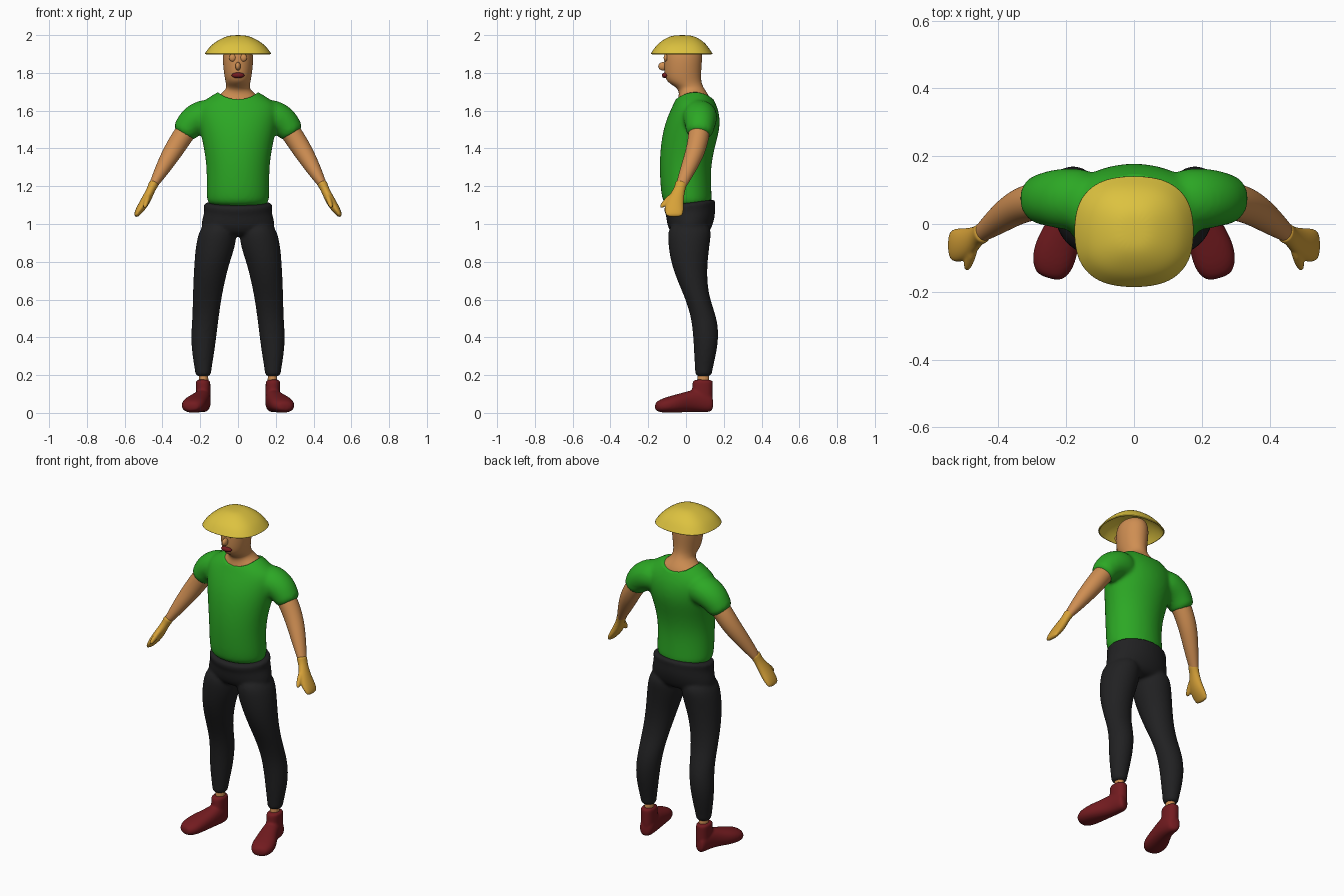
import bpy, bmesh, math
from mathutils import Vector

if "Cube" in bpy.data.objects:
    bpy.data.objects.remove(bpy.data.objects["Cube"])


def material(name, rgb):
    m = bpy.data.materials.new(name)
    m.diffuse_color = (*rgb, 1)
    m.use_nodes = True
    m.node_tree.nodes["Principled BSDF"].inputs["Base Color"].default_value = m.diffuse_color
    return m


SKIN = material("skin", (0.62, 0.27, 0.085))
GREEN = material("green_cloth", (0.025, 0.39, 0.018))
BLACK = material("black_cloth", (0.015, 0.015, 0.016))
RED = material("dark_red", (0.17, 0.011, 0.014))
STRAW = material("straw_yellow", (0.72, 0.54, 0.05))
GLOVE = material("glove_orange", (0.68, 0.36, 0.04))


def zring(z, x0, x1, y0, y1):
    """Horizontal ring: centre, two half axes."""
    return (Vector(((x0 + x1) / 2, (y0 + y1) / 2, z)),
            Vector(((x1 - x0) / 2, 0, 0)), Vector((0, (y1 - y0) / 2, 0)))


def column(rows):
    return [zring(*r) for r in rows]


def centred(rows):
    return [zring(z, -h, h, y0, y1) for z, h, y0, y1 in rows]


def tube(rows):
    """Rings across a path; each row is x, y, z, and two radii."""
    pts = [Vector(r[:3]) for r in rows]
    out = []
    for i, r in enumerate(rows):
        t = (pts[min(i + 1, len(pts) - 1)] - pts[max(i - 1, 0)]).normalized()
        u = t.cross(Vector((0, 1, 0))).normalized()
        out.append((pts[i], u * r[3], u.cross(t).normalized() * r[4]))
    return out


def flip(v):
    return Vector((-v.x, v.y, v.z))


def loft(bm, rings, power, open_start):
    n, loops = 20, []
    for c, u, v in rings:
        loop = []
        for k in range(n):
            a = 2 * math.pi * k / n
            ca, sa = math.cos(a), math.sin(a)
            p = c + u * math.copysign(abs(ca) ** (2 / power), ca) \
                  + v * math.copysign(abs(sa) ** (2 / power), sa)
            loop.append(bm.verts.new(p))
        loops.append(loop)
    for a, b in zip(loops, loops[1:]):
        for k in range(n):
            bm.faces.new((a[k], a[(k + 1) % n], b[(k + 1) % n], b[k]))
    bm.faces.new(loops[-1])
    if not open_start:
        bm.faces.new(loops[0][::-1])


def build(name, mat, middle=(), sides=(), power=2.0, voxel=0, smooth=4,
          subsurf=2, open_start=False):
    """Loft the middle parts and mirrored side parts; fuse them if voxel is set."""
    bm = bmesh.new()
    for rings in middle:
        loft(bm, rings, power, open_start)
    for rings in sides:
        loft(bm, rings, power, open_start)
        loft(bm, [(flip(c), flip(u), flip(v)) for c, u, v in rings], power, open_start)
    bmesh.ops.recalc_face_normals(bm, faces=bm.faces)
    return finish(name, mat, bm, voxel, smooth, subsurf)


def finish(name, mat, bm, voxel=0, smooth=4, subsurf=0):
    me = bpy.data.meshes.new(name)
    for f in bm.faces:
        f.smooth = True
    bm.to_mesh(me)
    bm.free()
    me.materials.append(mat)
    ob = bpy.data.objects.new(name, me)
    bpy.context.collection.objects.link(ob)
    if subsurf:
        s = ob.modifiers.new("round", 'SUBSURF')
        s.levels = s.render_levels = subsurf
    if voxel:
        r = ob.modifiers.new("fuse", 'REMESH')
        r.mode, r.voxel_size, r.use_smooth_shade = 'VOXEL', voxel, True
        s = ob.modifiers.new("relax", 'SMOOTH')
        s.factor, s.iterations = 0.5, smooth
    return ob


def blob(name, mat, places, size):
    """Squashed spheres for the face features."""
    bm = bmesh.new()
    for p in places:
        made = bmesh.ops.create_uvsphere(bm, u_segments=20, v_segments=12, radius=1)
        for v in made["verts"]:
            v.co = Vector(p) + Vector(v.co[i] * size[i] for i in range(3))
    return finish(name, mat, bm)


# Shirt: torso and sleeves fused, neckline scooped out
torso = centred([
    (1.085, .163, -.112, .138), (1.14, .168, -.130, .138), (1.2, .168, -.137, .135),
    (1.3, .168, -.142, .133), (1.4, .182, -.138, .152), (1.5, .205, -.123, .182),
    (1.58, .22, -.095, .18), (1.63, .215, -.070, .163), (1.665, .165, -.055, .145),
    (1.695, .115, -.030, .125), (1.715, .08, 0, .10)])
sleeve = tube([(.10, .065, 1.575, .085, .09), (.19, .075, 1.575, .09, .095),
               (.245, .075, 1.54, .083, .085), (.275, .073, 1.50, .070, .075),
               (.297, .07, 1.467, .062, .068)])
shirt = build("shirt", GREEN, [torso], [sleeve], voxel=.011, smooth=7)
cutter = build("neckline_cutter", GREEN, subsurf=0, middle=[[
    (Vector((0, y, 1.74)), Vector((.125, 0, 0)), Vector((0, 0, .08))) for y in (-.3, .4)]])
cutter.hide_render = True
cutter.display_type = 'WIRE'
cut = shirt.modifiers.new("neckline", 'BOOLEAN')
cut.operation, cut.object, cut.solver = 'DIFFERENCE', cutter, 'EXACT'

# Trousers: tilted waist, hips and two legs fused
waist = [(Vector((0, .02, z)), Vector((h, 0, 0)), Vector((0, d, .018)))
         for z, h, d in ((1.118, .178, .134), (1.10, .186, .139), (1.075, .180, .134))]
hips = waist + centred([(1.05, .184, -.107, .157), (1.0, .199, -.103, .145),
                        (.955, .19, -.085, .125), (.935, .15, -.05, .09)])
leg = column([
    (1.02, .005, .192, -.10, .145), (.9, .006, .224, -.097, .127),
    (.8, .043, .232, -.082, .115), (.7, .068, .237, -.047, .112),
    (.6, .088, .241, -.002, .127), (.5, .102, .242, .028, .166),
    (.4, .114, .251, .038, .175), (.3, .128, .242, .043, .158),
    (.22, .142, .227, .048, .138), (.19, .142, .226, .048, .137)])
build("trousers", BLACK, [hips], [leg], voxel=.009, smooth=4)

# Head, neck and upper chest
build("head_and_neck", SKIN, [centred([
    (1.58, .13, -.06, .14), (1.655, .14, -.046, .135), (1.688, .092, -.037, .117),
    (1.715, .063, -.043, .098), (1.735, .063, -.072, .088), (1.755, .067, -.103, .082),
    (1.79, .074, -.115, .08), (1.85, .081, -.117, .085), (1.9, .081, -.117, .088),
    (1.94, .07, -.10, .075), (1.96, .04, -.06, .04)])])
blob("eyes", SKIN, [(s * .029, -.107, 1.88) for s in (-1, 1)], (.018, .011, .02))
blob("nose", SKIN, [(0, -.122, 1.835)], (.014, .025, .022))
blob("mouth", RED, [(0, -.110, 1.787)], (.034, .018, .015))

# Hat: open rounded-square dome
hat = build("hat", STRAW, [centred([
    (1.902, .178, -.188, .143), (1.912, .172, -.182, .136), (1.945, .146, -.160, .114),
    (1.97, .112, -.130, .088), (1.99, .072, -.095, .055), (2.0, .035, -.06, .02)])],
    power=2.5, open_start=True)
thick = hat.modifiers.new("thickness", 'SOLIDIFY')
thick.thickness, thick.offset = .007, -1

# Arms
build("arms", SKIN, sides=[tube([
    (.22, .075, 1.56, .055, .058), (.285, .07, 1.48, .056, .057),
    (.335, .055, 1.40, .053, .053), (.375, .03, 1.335, .046, .047),
    (.415, 0, 1.265, .035, .038), (.45, -.026, 1.205, .022, .028),
    (.462, -.034, 1.18, .018, .022)])])

# Gloves: mitten and thumb
mitten = tube([
    (.443, -.023, 1.222, .027, .032), (.448, -.027, 1.21, .027, .032),
    (.462, -.035, 1.18, .022, .029), (.485, -.055, 1.13, .026, .045),
    (.51, -.062, 1.09, .024, .051), (.531, -.063, 1.06, .018, .049),
    (.543, -.063, 1.038, .010, .042)])
thumb = tube([(.473, -.06, 1.155, .016, .022), (.483, -.10, 1.122, .015, .018),
              (.495, -.137, 1.085, .010, .011)])
build("gloves", GLOVE, sides=[mitten, thumb], voxel=.005, smooth=3)

# Ankles
build("ankles", SKIN, sides=[column([
    (.10, .155, .21, .058, .125), (.24, .155, .21, .058, .125)])])

# Shoes: foot turned outward plus ankle collar
foot = []
for x, y, half, z0, z1 in ((.180, .142, .026, .012, .08), (.181, .12, .038, .002, .12),
                           (.186, .06, .043, .005, .13), (.203, 0, .050, .004, .112),
                           (.226, -.06, .062, 0, .096), (.240, -.115, .062, 0, .08),
                           (.249, -.148, .045, .006, .064), (.252, -.160, .026, .016, .05)):
    foot.append((Vector((x, y, (z0 + z1) / 2)), Vector((half, half * .3, 0)),
                 Vector((0, 0, (z1 - z0) / 2))))
collar = column([(.03, .146, .222, .03, .142), (.10, .146, .222, .03, .142),
                 (.16, .146, .224, .034, .143), (.178, .147, .224, .036, .143)])
build("shoes", RED, sides=[foot, collar], power=2.3, voxel=.007, smooth=4)
